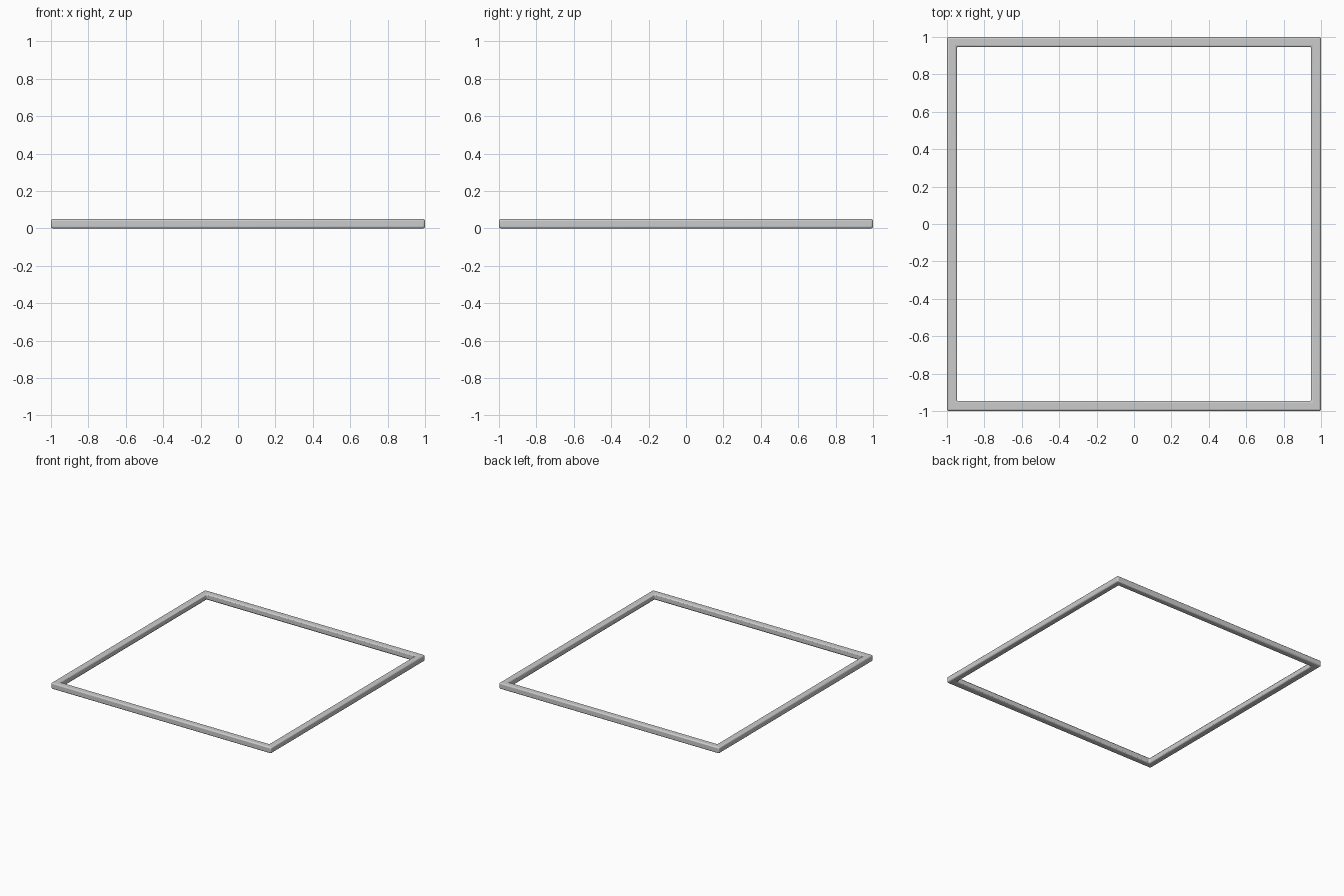
import bpy, bmesh

if "Cube" in bpy.data.objects:
    bpy.data.objects.remove(bpy.data.objects["Cube"])

OUTER, INNER, HEIGHT = 1.0, 0.947, 0.05

# Square ring: rectangular section swept round four mitred corners
bm = bmesh.new()
section = [(OUTER, 0), (OUTER, HEIGHT), (INNER, HEIGHT), (INNER, 0)]
corners = [(-1, -1), (1, -1), (1, 1), (-1, 1)]
rings = [[bm.verts.new((sx * r, sy * r, z)) for r, z in section] for sx, sy in corners]
for i in range(4):
    a, b = rings[i], rings[(i + 1) % 4]
    for j in range(4):
        k = (j + 1) % 4
        bm.faces.new((a[j], b[j], b[k], a[k]))
bmesh.ops.recalc_face_normals(bm, faces=bm.faces)

mesh = bpy.data.meshes.new("square_frame")
bm.to_mesh(mesh)
bm.free()
frame = bpy.data.objects.new("square_frame", mesh)
bpy.context.collection.objects.link(frame)

# Softened edges and corners
bevel = frame.modifiers.new("soft_edges", 'BEVEL')
bevel.width = 0.01
bevel.segments = 3
bevel.limit_method = 'ANGLE'

bpy.context.view_layer.objects.active = frame
frame.select_set(True)
bpy.ops.object.shade_smooth_by_angle()
